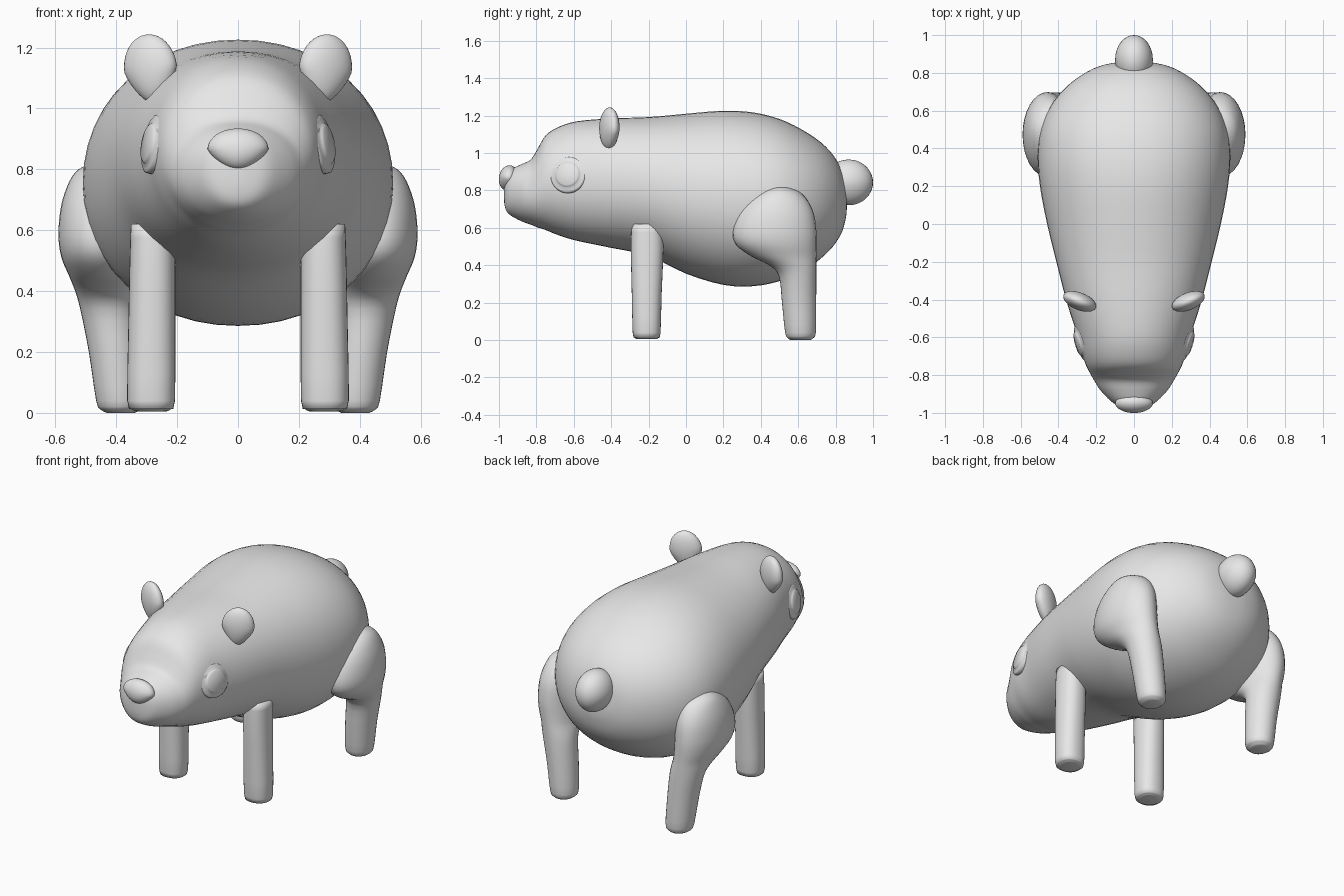
import bpy, bmesh, math
from mathutils import Matrix, Vector

if "Cube" in bpy.data.objects:
    bpy.data.objects.remove(bpy.data.objects["Cube"])

grey = bpy.data.materials.new("light_grey")
grey.diffuse_color = (0.8, 0.8, 0.8, 1)
grey.use_nodes = True
grey.node_tree.nodes["Principled BSDF"].inputs["Base Color"].default_value = grey.diffuse_color


def finish(name, bm, mirror=False, smooth=True):
    bmesh.ops.recalc_face_normals(bm, faces=bm.faces)
    for f in bm.faces:
        f.smooth = smooth
    me = bpy.data.meshes.new(name)
    bm.to_mesh(me)
    bm.free()
    me.materials.append(grey)
    ob = bpy.data.objects.new(name, me)
    bpy.context.collection.objects.link(ob)
    if mirror:
        ob.modifiers.new("mirror", 'MIRROR')
    return ob


def refine(rows, steps):
    """Catmull-Rom interpolation of the section rows."""
    out = []
    for i in range(len(rows) - 1):
        p = [rows[max(i - 1, 0)], rows[i], rows[i + 1], rows[min(i + 2, len(rows) - 1)]]
        for k in range(steps):
            t = k / steps
            out.append([0.5 * (2 * b + (c - a) * t + (2 * a - 5 * b + 4 * c - d) * t * t
                               + (3 * b - a - 3 * c + d) * t ** 3) for a, b, c, d in zip(*p)])
    return out + [list(rows[-1])]


def loft(name, rows, place, steps=3, seg=40, power=2.0, mirror=False):
    """Skin oval sections; each row is (t, u_min, u_max, v_min, v_max)."""
    bm = bmesh.new()
    rings = []
    e = 2 / power
    for t, u0, u1, v0, v1 in refine(rows, steps):
        ring = []
        for k in range(seg):
            a = 2 * math.pi * k / seg
            c, s = math.cos(a), math.sin(a)
            u = (u0 + u1) / 2 + (u1 - u0) / 2 * math.copysign(abs(c) ** e, c)
            v = (v0 + v1) / 2 + (v1 - v0) / 2 * math.copysign(abs(s) ** e, s)
            ring.append(bm.verts.new(place(t, u, v)))
        rings.append(ring)
    for a, b in zip(rings, rings[1:]):
        for k in range(seg):
            n = (k + 1) % seg
            bm.faces.new((a[k], a[n], b[n], b[k]))
    bm.faces.new(rings[0])
    bm.faces.new(rings[-1])
    return finish(name, bm, mirror)


def blob(name, centre, radii, pinch=0.0, rot=Matrix(), mirror=False):
    """Ellipsoid whose lower half can narrow to a point."""
    bm = bmesh.new()
    bmesh.ops.create_uvsphere(bm, u_segments=32, v_segments=20, radius=1)
    for v in bm.verts:
        if v.co.z < 0:
            v.co.x *= 1 + pinch * v.co.z
        v.co = Vector(centre) + rot @ Vector([c * r for c, r in zip(v.co, radii)])
    return finish(name, bm, mirror)


# Body and head in one form: y, half width, bottom, top
body = [(-.974, .02, .75, .82), (-.965, .075, .70, .87), (-.94, .12, .668, .91),
        (-.88, .178, .635, .94), (-.83, .21, .617, .965), (-.795, .23, .603, 1.02),
        (-.75, .253, .588, 1.095), (-.68, .278, .56, 1.14), (-.58, .303, .53, 1.17),
        (-.4, .36, .493, 1.185), (-.2, .411, .45, 1.192), (0, .46, .355, 1.21),
        (.2, .498, .295, 1.226), (.36, .51, .288, 1.217), (.5, .495, .315, 1.182),
        (.62, .445, .365, 1.125), (.72, .365, .435, 1.058), (.79, .275, .505, .985),
        (.835, .185, .58, .90), (.856, .09, .66, .79), (.86, .02, .71, .74)]
loft("body", [(y, -w, w, b, t) for y, w, b, t in body],
     lambda t, u, v: (u, t, v), seg=48, power=2.1)

# Straight front legs: z, x range, y range
loft("front_legs",
     [(.005, .235, .335, -.26, -.16), (.012, .22, .35, -.275, -.145),
      (.04, .207, .364, -.285, -.136), (.25, .206, .361, -.29, -.13),
      (.5, .206, .356, -.295, -.12), (.62, .21, .352, -.29, -.125)],
     lambda t, u, v: (u, v, t), steps=2, seg=32, power=2.3, mirror=True)

# Hind legs with a swelling thigh: z, x range, y range
loft("hind_legs",
     [(0, .34, .43, .56, .665), (.01, .325, .45, .545, .68), (.04, .31, .466, .53, .694),
      (.2, .318, .49, .513, .696), (.34, .33, .518, .497, .697), (.4, .335, .535, .445, .697),
      (.45, .335, .555, .345, .697), (.51, .33, .58, .268, .698), (.58, .33, .59, .25, .697),
      (.67, .33, .583, .275, .685), (.74, .335, .563, .325, .655), (.79, .345, .535, .39, .61),
      (.815, .375, .495, .445, .555), (.821, .42, .455, .49, .52)],
     lambda t, u, v: (u, v, t), seg=32, mirror=True)

# Ears, nose and tail
blob("ears", (.287, -.41, 1.13), (.092, .046, .114), .35,
     Matrix.Rotation(math.radians(22), 3, 'Z') @ Matrix.Rotation(math.radians(8), 3, 'Y'), True)
blob("nose", (0, -.95, .867), (.1, .05, .068), .3, Matrix.Rotation(math.radians(-12), 3, 'X'))
blob("tail", (0, .87, .843), (.1, .13, .122), .1)

# Button eyes: turned profile (radius, height) facing outwards
bm = bmesh.new()
frame = Vector((.95, -.27, .18)).normalized().to_track_quat('Z', 'Y').to_matrix()
prof = [(.004, .024), (.058, .022), (.066, .016), (.07, .01), (.088, .009),
        (.096, .004), (.098, -.006), (.095, -.04)]
seg = 40
rings = [[bm.verts.new(Vector((.281, -.63, .883)) + frame @ Vector(
    (r * math.cos(2 * math.pi * k / seg), r * math.sin(2 * math.pi * k / seg), h)))
    for k in range(seg)] for r, h in prof]
for a, b in zip(rings, rings[1:]):
    for k in range(seg):
        n = (k + 1) % seg
        bm.faces.new((a[k], a[n], b[n], b[k]))
bm.faces.new(rings[0])
bm.faces.new(rings[-1])
finish("eyes", bm, True)
